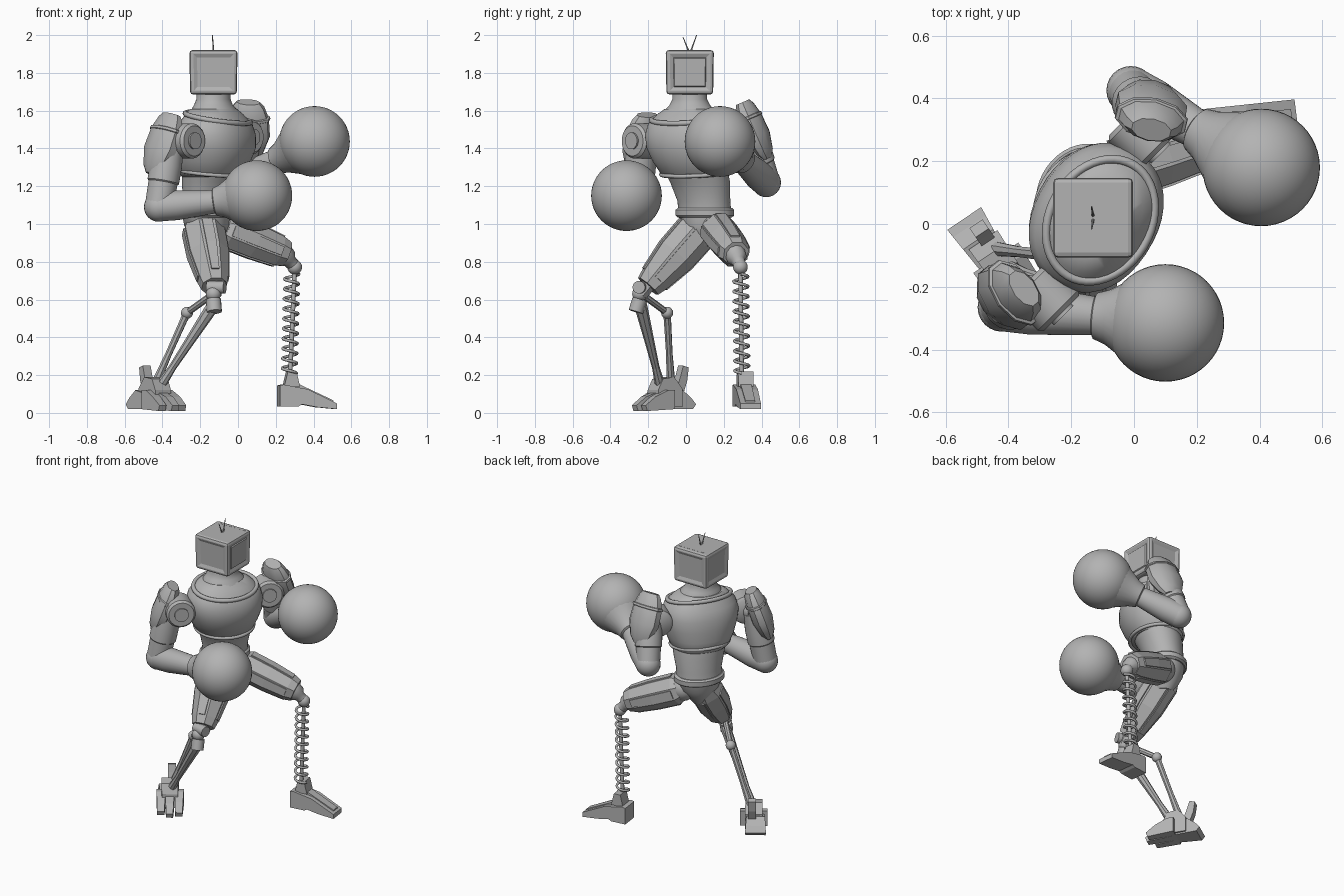
import bpy, bmesh
from math import sin, cos, pi, radians, atan2, copysign
from mathutils import Vector, Matrix

if "Cube" in bpy.data.objects:
    bpy.data.objects.remove(bpy.data.objects["Cube"])

grey = bpy.data.materials.new("plain grey")
grey.use_nodes = True
GREY = (0.45, 0.45, 0.45, 1)
grey.diffuse_color = GREY
grey.node_tree.nodes["Principled BSDF"].inputs["Base Color"].default_value = GREY

ACROSS = Vector((0.51, 0.86, 0))    # along the shoulders
FACING = Vector((0.86, -0.51, 0))   # where the chest points
UP = Vector((0, 0, 1))


def finish(name, bm, angle=None):
    bmesh.ops.recalc_face_normals(bm, faces=bm.faces)
    mesh = bpy.data.meshes.new(name)
    bm.to_mesh(mesh)
    bm.free()
    mesh.materials.append(grey)
    if angle:
        mesh.polygons.foreach_set("use_smooth", [True] * len(mesh.polygons))
        mesh.set_sharp_from_angle(angle=radians(angle))
    obj = bpy.data.objects.new(name, mesh)
    bpy.context.collection.objects.link(obj)
    return obj


def loft(name, rings, sides, angle=None, power=1.0):
    """Skin a list of (centre, half axis, half axis) ellipses; power under 1 squares them."""
    bm = bmesh.new()
    loops = []
    steps = [2 * pi * (i + 0.5) / sides for i in range(sides)]
    unit = [[copysign(abs(k) ** power, k) for k in (cos(t), sin(t))] for t in steps]
    for c, a, b in rings:
        loops.append([bm.verts.new(c + a * u + b * v) for u, v in unit])
    for lo, hi in zip(loops, loops[1:]):
        for i in range(sides):
            j = (i + 1) % sides
            bm.faces.new((lo[i], lo[j], hi[j], hi[i]))
    bm.faces.new(loops[0])
    bm.faces.new(loops[-1])
    return finish(name, bm, angle)


def limb(name, p, q, profile, sides=24, angle=40):
    """Turned shape from p to q; profile is (fraction, radius)."""
    p, q = Vector(p), Vector(q)
    rot = (q - p).to_track_quat('Z', 'Y').to_matrix()
    rings = [(p.lerp(q, t), rot.col[0] * r, rot.col[1] * r) for t, r in profile]
    return loft(name, rings, sides, angle)


def rod(name, p, q, r, sides=16, angle=40):
    return limb(name, p, q, [(0, r), (1, r)], sides, angle)


def ball(name, c, r, seg=24):
    bm = bmesh.new()
    bmesh.ops.create_uvsphere(bm, u_segments=seg, v_segments=seg // 2, radius=r,
                              matrix=Matrix.Translation(c))
    return finish(name, bm, 60)


def prism(name, origin, heading, profile, w0, w1, shift=0.0):
    """Extrude a (forward, z) profile sideways; half width goes from w0 to w1."""
    fwd = Vector((cos(heading), sin(heading), 0))
    side = Vector((-fwd.y, fwd.x, 0))
    f0, f1 = min(p[0] for p in profile), max(p[0] for p in profile)
    bm = bmesh.new()
    walls = []
    for s in (-1, 1):
        walls.append([bm.verts.new(Vector(origin) + fwd * f + UP * z + side *
                      (shift + s * (w0 + (w1 - w0) * (f - f0) / (f1 - f0))))
                      for f, z in profile])
    n = len(profile)
    for i in range(n):
        j = (i + 1) % n
        bm.faces.new((walls[0][i], walls[0][j], walls[1][j], walls[1][i]))
    for w in walls:
        bm.faces.new(w)
    return finish(name, bm)


def body(name, rows, power=1.0):
    rings = [(Vector((x, y, z)), ACROSS * a, FACING * b) for z, x, y, a, b in rows]
    return loft(name, rings, 40, 40, power)


# Torso
body("waist", [(1.05, -.17, .10, .147, .125), (1.12, -.165, .095, .146, .12),
               (1.22, -.15, .075, .165, .14), (1.32, -.13, .04, .18, .16)])
body("chest", [(1.248, -.14, .055, .165, .145), (1.265, -.14, .05, .185, .163),
               (1.33, -.13, .035, .214, .185), (1.40, -.12, .025, .238, .198),
               (1.47, -.12, .02, .246, .195), (1.53, -.12, .02, .23, .175),
               (1.58, -.125, .02, .18, .138), (1.61, -.13, .02, .135, .115)], .92)
body("neck", [(1.56, -.12, .02, .15, .13), (1.60, -.125, .02, .14, .12),
              (1.63, -.13, .02, .11, .10), (1.66, -.13, .02, .093, .09),
              (1.71, -.13, .02, .09, .09)])
body("belt", [(1.035, -.17, .10, .15, .125), (1.045, -.17, .10, .162, .135),
              (1.075, -.17, .10, .162, .135), (1.085, -.17, .10, .15, .125)])
body("pelvis", [(1.05, -.17, .10, .145, .12), (.99, -.165, .10, .13, .115),
                (.93, -.16, .10, .075, .09), (.88, -.16, .10, .035, .05)])


def band(name, c, a, b, tilt, r):
    """Elliptical bead round the torso, dipping toward the front."""
    bm = bmesh.new()
    n, m = 48, 8
    grid = []
    for i in range(n):
        t = 2 * pi * i / n
        d = ACROSS * cos(t) * a + FACING * sin(t) * b
        core = Vector(c) + d - UP * tilt * sin(t)
        out = d.normalized()
        grid.append([bm.verts.new(core + (out * cos(k) + UP * sin(k)) * r)
                     for k in (2 * pi * j / m for j in range(m))])
    for i in range(n):
        for j in range(m):
            g, h, k = grid[i], grid[(i + 1) % n], (j + 1) % m
            bm.faces.new((g[j], h[j], h[k], g[k]))
    return finish(name, bm, 50)


band("collar", (-.107, .012, 1.562), .205, .16, .03, .014)
band("chest_hem", (-.14, .05, 1.27), .187, .166, .018, .011)

# Boxy head with recessed panels on its four sides
bm = bmesh.new()
bmesh.ops.create_cube(bm, size=1)
bmesh.ops.scale(bm, vec=(.255, .255, .235), verts=bm.verts)
for v in bm.verts:
    if v.co.z < 0:
        v.co.xy *= 0.97
bmesh.ops.bevel(bm, geom=bm.edges[:], offset=.016, segments=2, affect='EDGES', profile=.5)
big = [f for f in bm.faces if f.calc_area() > .03 and abs(f.normal.z) < .5]
bmesh.ops.inset_individual(bm, faces=big, thickness=.008, depth=0)
bmesh.ops.inset_individual(bm, faces=big, thickness=.026, depth=-.008)
screen = [f for f in big if f.normal.x > .9]
bmesh.ops.inset_individual(bm, faces=screen, thickness=.006, depth=.006)
bmesh.ops.translate(bm, vec=(-.13, .02, 1.803), verts=bm.verts)
finish("head", bm)
for i in range(6):
    x = -.215 + i * .034
    rod("head_vent", (x, .115, 1.919), (x + .02, .115, 1.919), .003, 4)
for s, top in ((-1, 1.99), (1, 2.0)):
    limb("antenna", (-.13, .02 + s * .004, 1.91), (-.135, .02 + s * .036, top),
         [(0, .005), (1, .002)], 8)

# Shoulders, arms and round gloves: shoulder, elbow, wrist, glove, pad bottom, pad top, pad facing
ARMS = {
    "right": ((-.28, -.235, 1.44), (-.42, -.265, 1.09), (-.10, -.295, 1.12),
              (.10, -.315, 1.15), (-.455, -.255, 1.265), (-.35, -.205, 1.578), (-.8, -.6, 0)),
    "left": ((.03, .28, 1.46), (-.01, .425, 1.22), (.22, .29, 1.345),
             (.405, .18, 1.437), (.055, .43, 1.345), (.055, .30, 1.645), (.2, 1, 0)),
}
for side, (sh, el, wr, gl, p0, p1, out) in ARMS.items():
    sh, el, wr, gl = map(Vector, (sh, el, wr, gl))
    pin = Vector((.70, -.70, 0))
    limb(side + "_shoulder_joint", sh - pin * .08, sh + pin * .07,
         [(0, .075), (.1, .093), (.9, .093), (1, .08)])
    rod(side + "_shoulder_cap", sh, sh + pin * .08, .045)
    p0, p1 = Vector(p0), Vector(p1)
    top = p0.lerp(p1, .5).lerp(sh, .35)
    rod(side + "_shoulder_link", sh, top, .07)
    limb(side + "_upper_arm", top, el,
         [(0, .075), (.35, .085), (.6, .085), (.62, .078), (1, .074)])
    ball(side + "_elbow", el, .078)
    limb(side + "_forearm", el, wr, [(0, .077), (.3, .079), (1, .06)])
    cuff = wr - (gl - wr).normalized() * .03
    limb(side + "_glove_cuff", cuff, gl,
         [(0, .06), (.03, .074), (.2, .088), (.45, .125), (.6, .15)])
    ball(side + "_glove", gl, .187, 48)
    # faceted shoulder plate
    up = (p1 - p0).normalized()
    tang = up.cross(Vector(out)).normalized()
    norm = tang.cross(up)
    rows = [(0, .38), (.12, .7), (.4, 1), (.72, .95), (.92, .74), (1, .55)]
    loft(side + "_shoulder_pad",
         [(p0.lerp(p1, t), tang * .118 * r, norm * .07 * r) for t, r in rows], 10, 30)
    rim = [(.70, .97), (.71, 1.02), (.75, 1.0), (.76, .92)]
    loft(side + "_pad_ridge",
         [(p0.lerp(p1, t), tang * .118 * r, norm * .07 * r) for t, r in rim], 10)

# Thighs, faceted, with raised strips along them
THIGHS = {"right": ((-.19, .09, 1.0), (-.125, -.20, .67), .115, .74, .62),
          "left": ((-.09, .16, .98), (.255, .265, .84), .10, .86, .72)}
for side, (hip, knee, r, low, end) in THIGHS.items():
    hip, knee = Vector(hip), Vector(knee)
    shape = [(0, .8), (.12, 1), (.5, .98), (.88, low), (1, end)]
    limb(side + "_thigh", hip, knee, [(t, r * k) for t, k in shape], 8, None)
    ball(side + "_hip", hip, .085)
    rot = (knee - hip).to_track_quat('Z', 'Y').to_matrix()
    for i in range(4):
        d = rot @ Vector((cos(i * pi / 2), sin(i * pi / 2), 0))
        t = rot @ Vector((-sin(i * pi / 2), cos(i * pi / 2), 0))
        loft(side + "_thigh_strip",
             [(hip.lerp(knee, u) + d * r * k * .9, t * .04 * k, d * .014)
              for u, k in shape[1:4]], 4)

# Right lower leg: knee joints and a pair of thin shin bars
rod("right_knee_link", (-.125, -.19, .69), (-.125, -.24, .63), .042, 8, None)
rod("right_knee_pin", (-.16, -.225, .665), (-.07, -.25, .665), .034)
ball("right_knee_ball", (-.13, -.245, .63), .04)
rod("right_knee_socket", (-.13, -.245, .60), (-.125, -.265, .535), .04)
limb("right_front_shin", (-.13, -.24, .57), (-.40, -.14, .16),
     [(0, .034), (.15, .032), (.5, .025), (.8, .02), (1, .026)], 8, None)
limb("right_rear_shin", (-.27, -.10, .53), (-.435, -.08, .16),
     [(0, .024), (.1, .02), (.6, .018), (1, .024)], 8, None)
rod("right_shin_bridge", (-.13, -.235, .63), (-.27, -.10, .53), .018, 8, None)
ball("right_rear_joint", (-.27, -.10, .53), .032, 16)

# Right foot: blocky toes, ankle and a single splayed heel with a spur
foot, aim = (-.43, -.125, 0), atan2(-.83, .56)
for shift, reach in ((-.055, .13), (0, .17), (.058, .15)):
    prism("right_toe", foot, aim, [(-.02, .02), (reach, .01), (reach + .01, .04),
          (reach - .05, .085), (.02, .12), (-.02, .12)], .03, .022, shift)
prism("right_ankle", foot, aim, [(-.09, .03), (.06, .03), (.06, .12), (.03, .18),
      (-.04, .19), (-.09, .13)], .055, .05)
prism("right_heel", foot, aim, [(-.18, .045), (-.16, .02), (-.01, .02), (-.01, .10),
      (-.10, .12), (-.15, .08)], .065, .05, -.012)
prism("right_heel_spur", foot, aim, [(-.11, .10), (-.07, .13), (-.095, .20), (-.11, .25),
      (-.145, .24), (-.135, .17)], .025, .025, .01)

# Left lower leg: ball knee and coil spring round a rod
limb("left_knee_link", (.235, .258, .845), (.30, .288, .775),
     [(0, .058), (.4, .054), (.6, .036), (1, .034)], 12)
ball("left_knee_ball", (.30, .288, .772), .039)
rod("left_spring_rod", (.30, .288, .76), (.275, .295, .18), .012)
coil = bpy.data.curves.new("left_spring", 'CURVE')
coil.dimensions = '3D'
coil.bevel_depth, coil.bevel_resolution = .008, 2
line = coil.splines.new('POLY')
turns, per = 10, 20
line.points.add(turns * per)
for i, pt in enumerate(line.points):
    u, t = i / (turns * per), 2 * pi * i / per
    c = Vector((.285, .29, .735)).lerp(Vector((.272, .296, .21)), u)
    pt.co = (c.x + .038 * cos(t), c.y + .038 * sin(t), c.z, 1)
coil.materials.append(grey)
bpy.context.collection.objects.link(bpy.data.objects.new("left_spring", coil))

# Left foot: wedge shoe with an instep bar
heel, turn = (.215, .305, 0), radians(7)
prism("left_foot", heel, turn, [(0, .035), (.10, .035), (.12, .045), (.20, .03), (.305, .02),
      (.305, .05), (.15, .125), (.02, .15), (0, .145)], .06, .055)
prism("left_instep", heel, turn, [(.03, .12), (.29, .05), (.29, .066), (.11, .15),
      (.03, .155)], .03, .026)
prism("left_ankle", heel, turn, [(.025, .14), (.11, .14), (.09, .22), (.045, .22)], .042, .04)
